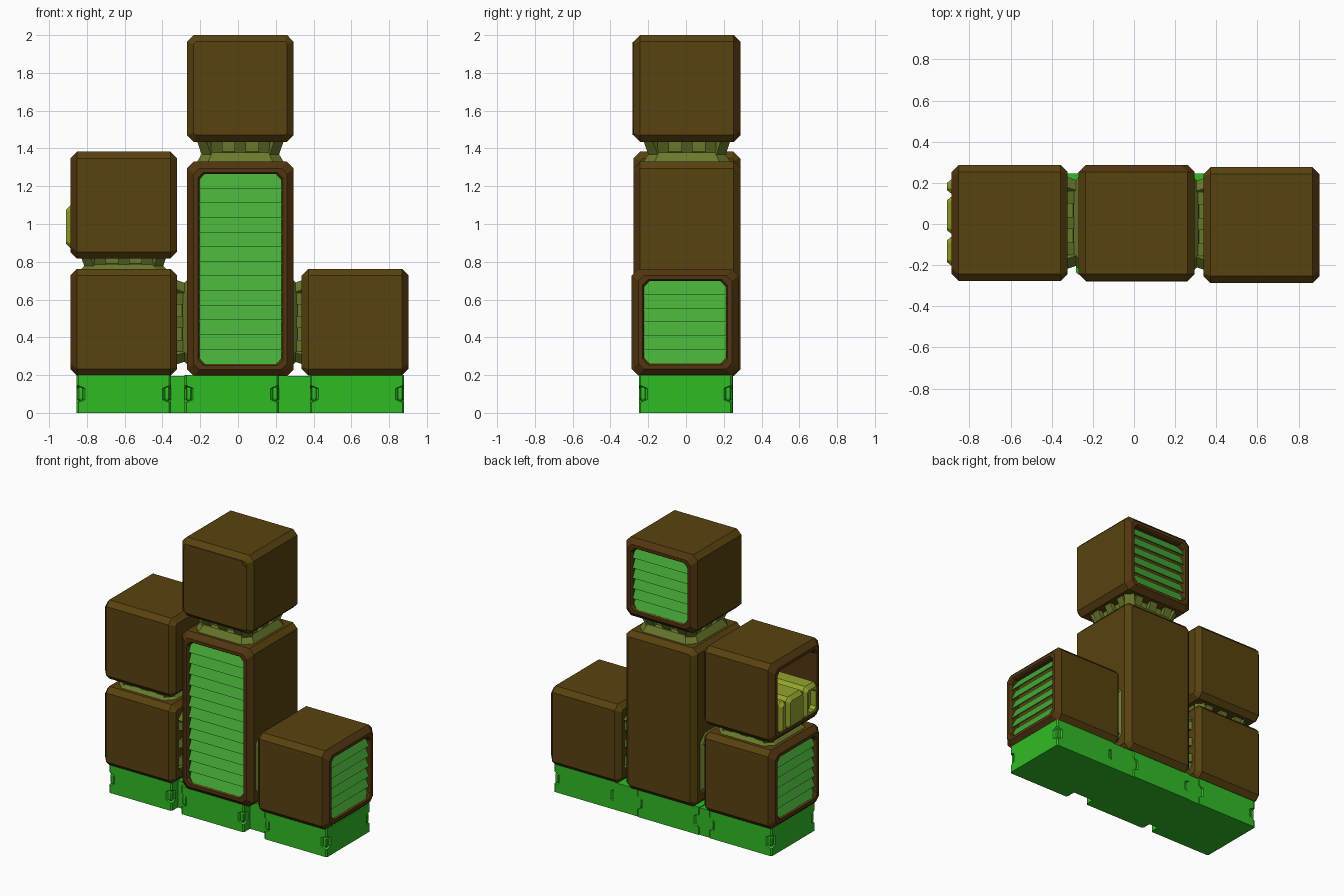
import bpy
import bmesh
from mathutils import Vector, Matrix

if "Cube" in bpy.data.objects:
    bpy.data.objects.remove(bpy.data.objects["Cube"])


def material(name, rgb):
    m = bpy.data.materials.new(name)
    m.use_nodes = True
    m.diffuse_color = (*rgb, 1)
    m.node_tree.nodes["Principled BSDF"].inputs["Base Color"].default_value = (*rgb, 1)
    return m


BROWN = material("dark brown shell", (0.098, 0.055, 0.0046))
BEZEL = material("red brown bezel", (0.085, 0.037, 0.005))
GREEN = material("bright green base", (0.03, 0.5, 0.018))
SLAT = material("leaf green slat", (0.062, 0.41, 0.038))
OLIVE = material("olive connector", (0.14, 0.19, 0.024))
LIME = material("yellow green insert", (0.3, 0.37, 0.026))

UP = Vector((0, 0, 1))
AXES = {"+x": Vector((1, 0, 0)), "-x": Vector((-1, 0, 0)),
        "+y": Vector((0, 1, 0)), "-y": Vector((0, -1, 0)), "+z": UP}


def frame(center, facing):
    """Matrix whose local z points along the facing and local y points up."""
    w = AXES[facing]
    v = Vector((0, 1, 0)) if facing == "+z" else UP
    u = v.cross(w)
    m = Matrix((u, v, w)).transposed().to_4x4()
    m.translation = center
    return m


def finish(name, bm, matrix, mats):
    bmesh.ops.recalc_face_normals(bm, faces=bm.faces)
    mesh = bpy.data.meshes.new(name)
    bm.to_mesh(mesh)
    bm.free()
    mesh.transform(matrix)
    for m in mats:
        mesh.materials.append(m)
    ob = bpy.data.objects.new(name, mesh)
    bpy.context.collection.objects.link(ob)
    return ob


def loft(name, matrix, rings, mats, bezel_from=None):
    """Join octagon rings (half width, half height, corner cut, depth)."""
    bm = bmesh.new()
    loops = []
    for a, b, c, w in rings:
        pts = [(a - c, -b), (a, c - b), (a, b - c), (a - c, b),
               (c - a, b), (-a, b - c), (-a, c - b), (c - a, -b)]
        loops.append([bm.verts.new((u, v, w)) for u, v in pts])
    for i, (lo, hi) in enumerate(zip(loops, loops[1:])):
        for k in range(8):
            n = (k + 1) % 8
            f = bm.faces.new((lo[k], lo[n], hi[n], hi[k]))
            f.material_index = int(bezel_from is not None and i >= bezel_from)
    bm.faces.new(loops[0])
    bm.faces.new(loops[-1])
    return finish(name, bm, matrix, mats)


def slab(bm, half, at, tilt=None):
    """Add one box, optionally tilted, to a bmesh."""
    m = Matrix.Translation(at) @ (tilt or Matrix()) @ Matrix.Diagonal((*[2 * h for h in half], 1))
    bmesh.ops.create_cube(bm, size=1, matrix=m)


def shell(name, center, facing, half_w, half_h, depth, pocket):
    """Chamfered housing with a framed pocket on its facing side."""
    c, rim, d = 0.035, 0.065, depth
    a, b = half_w, half_h
    loft(name, frame(center, facing), [
        (a - c, b - c, 0.012, -d), (a, b, c, c - d), (a, b, c, d - c),
        (a - c, b - c, 0.03, d), (a - rim + 0.008, b - rim + 0.008, 0.03, d),
        (a - rim, b - rim, 0.03, d - 0.012), (a - rim, b - rim, 0.03, d - pocket)],
        [BROWN, BEZEL], bezel_from=2)


def louvre(name, center, facing, half_w, half_h, depth, count):
    """Tilted slats, each leaning outward at its lower edge."""
    a, b = half_w - 0.062, half_h - 0.064
    step = 2 * b / count
    bm = bmesh.new()
    for i in range(count):
        bottom = -b + i * step
        top = min(bottom + step + 0.006, b)
        profile = [(bottom, depth - 0.012), (top, depth - 0.05),
                   (top, depth - 0.06), (bottom, depth - 0.022)]
        ends = [[bm.verts.new((s * a, v, w)) for v, w in profile] for s in (-1, 1)]
        for k in range(4):
            n = (k + 1) % 4
            bm.faces.new((ends[0][k], ends[0][n], ends[1][n], ends[1][k]))
        for e in ends:
            bm.faces.new(e)
    finish(name, bm, frame(center, facing), [SLAT])


def connector(name, center, facing, gap):
    """Flared collar on one end and a ring of tilted teeth on the other."""
    m = frame(center, facing)
    g = gap / 2
    loft(name + "_collar", m, [(0.235, 0.235, 0.06, -g - 0.01), (0.2, 0.2, 0.05, -g * 0.1),
                               (0.175, 0.175, 0.05, 0), (0.175, 0.175, 0.05, g + 0.02)], [OLIVE])
    bm = bmesh.new()
    for side in range(4):
        turn = Matrix.Rotation(side * 1.5708, 4, "Z")
        for k in range(-1, 2):
            lean = turn @ Matrix.Translation((k * 0.125, -0.195, g * 0.5)) @ Matrix.Rotation(0.45, 4, "X")
            slab(bm, (0.03, 0.015, g * 0.75 + 0.01), (0, 0, 0), lean)
        corner = turn @ Matrix.Rotation(0.7854, 4, "Z") @ Matrix.Translation((0, -0.25, g * 0.4))
        slab(bm, (0.035, 0.02, g * 0.75 + 0.01), (0, 0, 0), corner @ Matrix.Rotation(0.45, 4, "X"))
    finish(name + "_teeth", bm, m, [OLIVE])


# Housings: name, centre, open side, half width, half height, slats
H = 0.2825
housings = [
    ("head", (0.0125, 0.005, 1.7175), "+y", H, 6),
    ("tower", (0.0125, 0.005, 0.7625), "-y", 0.5675, 13),
    ("left_block", (0.62, -0.005, 0.48), "+x", H, 6),
    ("right_lower_block", (-0.605, 0.005, 0.48), "-x", H, 6),
    ("right_upper_block", (-0.605, 0.005, 1.1), "-x", H, 0),
]
for name, center, facing, half_h, slats in housings:
    shell(name, center, facing, H, half_h, H, 0.075 if slats else 0.4)
    if slats:
        louvre(name + "_louvre", center, facing, H, half_h, H, slats)

# Flush cover on the front of the head
loft("head_cover", frame((0.0125, -0.2785, 1.7175), "-y"),
     [(0.247, 0.247, 0.04, 0), (0.247, 0.247, 0.04, 0.004)], [BROWN])

# Connectors in the gaps
connector("neck", (0.0125, 0.005, 1.3825), "+z", 0.105)
connector("stack_joint", (-0.605, 0.005, 0.79), "+z", 0.055)
connector("right_joint", (-0.296, 0.005, 0.48), "-x", 0.055)
connector("left_joint", (0.316, 0, 0.48), "+x", 0.045)

# Insert in the upper open block: three chamfered segments
for i, (y0, y1) in enumerate([(-0.205, -0.06), (-0.05, 0.135), (0.145, 0.22)]):
    a, b, c = (y1 - y0) / 2, 0.115, 0.025
    rings = [(a, b, c, -0.2), (a, b, c, 0.14), (a - 0.02, b - 0.025, 0.012, 0.165)]
    if i == 0:
        rings += [(a - 0.03, b - 0.04, 0.02, 0.165), (a - 0.035, b - 0.045, 0.02, 0.12)]
    loft("insert_segment", frame((-0.745, (y0 + y1) / 2, 0.985), "-x"), rings, [LIME])
loft("insert_core", frame((-0.7, 0.005, 0.975), "-x"),
     [(0.2, 0.09, 0.01, -0.15), (0.2, 0.09, 0.01, 0.17)], [LIME])

# Base blocks with notched corners and a clip in every notch
for name, x, y in [("base_right", -0.605, 0.0025), ("base_middle", -0.0325, 0.0025),
                   ("base_left", 0.63, -0.0025)]:
    a, b = 0.25, 0.2475
    loft(name, frame((x, y, 0), "+z"), [
        (a, b, 0.01, 0), (a, b, 0.01, 0.055), (a, b, 0.045, 0.07),
        (a, b, 0.045, 0.13), (a, b, 0.01, 0.145), (a, b, 0.01, 0.2)], [GREEN])
    for sx in (-1, 1):
        for sy in (-1, 1):
            loft("base_clip", frame((x + sx * (a - 0.022), y + sy * (b - 0.022), 0.1), "+z"),
                 [(0.008, 0.008, 0.003, -0.04), (0.016, 0.016, 0.006, -0.025),
                  (0.016, 0.016, 0.006, 0.025), (0.008, 0.008, 0.003, 0.04)], [GREEN])

# Recessed bridges between the base blocks
for x, half in [(-0.32, 0.06), (0.3, 0.105)]:
    bm = bmesh.new()
    slab(bm, (half, 0.21, 0.0975), (x, 0.035, 0.0975))
    finish("base_bridge", bm, Matrix(), [GREEN])
